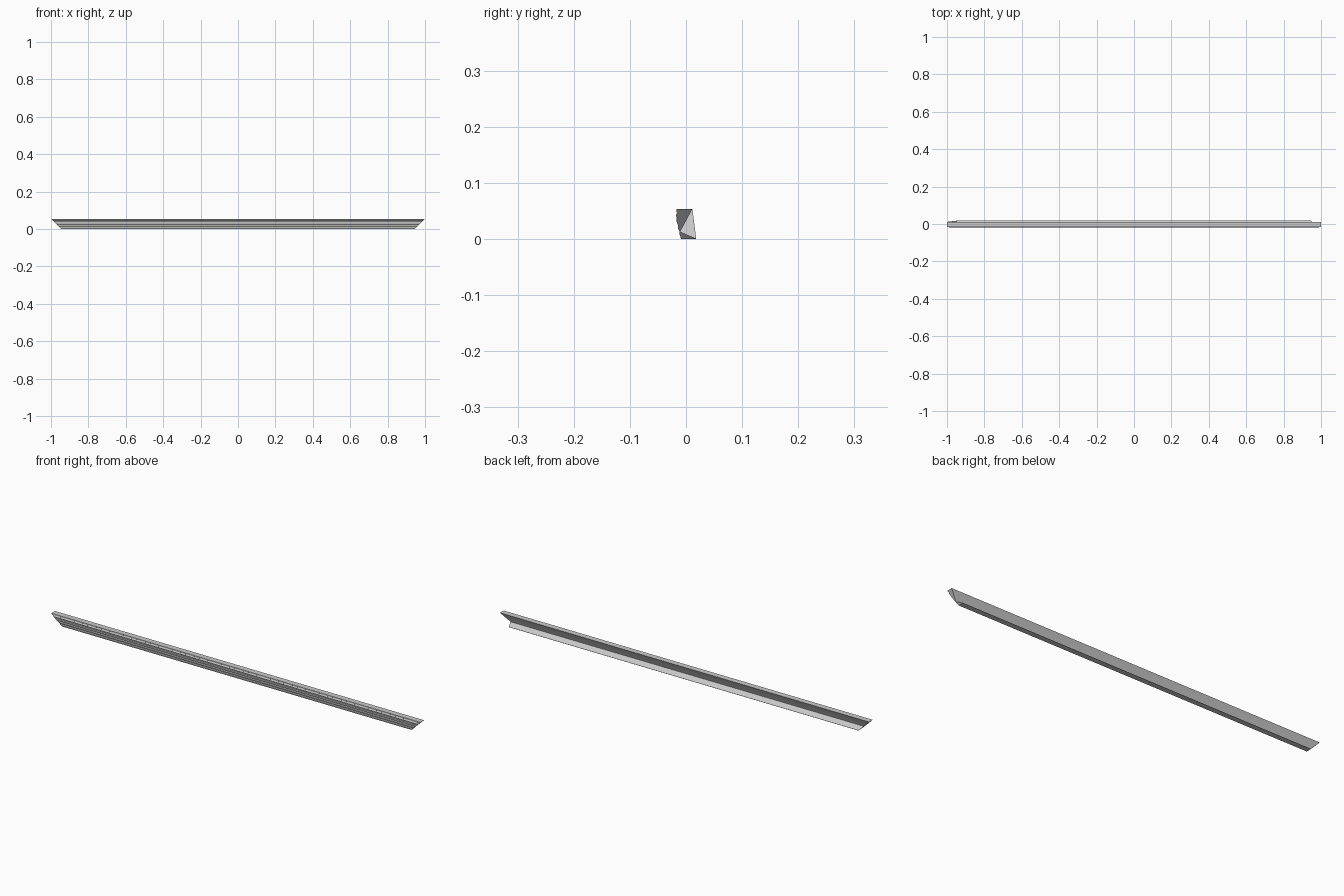
import bpy, bmesh, math

if "Cube" in bpy.data.objects:
    bpy.data.objects.remove(bpy.data.objects["Cube"])


def arc(y0, z0, y1, z1, bulge, n=5):
    """Points of a shallow arc running down the front (bulge > 0 swells to -y)."""
    pts = []
    for i in range(n):
        t = i / n
        s = math.sin(math.pi * t) * bulge
        pts.append((y0 + (y1 - y0) * t - s, z0 + (z1 - z0) * t))
    return pts


# Cross-section (y, z): flat top, beaded and coved front, foot, notched back
profile = [(0.0115, 0.054), (-0.0170, 0.054)]
profile += [(-0.0170, 0.0480), (-0.0155, 0.0470)]
profile += arc(-0.0165, 0.0455, -0.0165, 0.0390, 0.0015)
profile += [(-0.0165, 0.0390), (-0.0155, 0.0380)]
profile += arc(-0.0172, 0.0365, -0.0150, 0.0260, 0.0005, 6)
profile += [(-0.0150, 0.0260), (-0.0140, 0.0250)]
profile += arc(-0.0145, 0.0235, -0.0125, 0.0160, 0.0008)
profile += [(-0.0125, 0.0155), (-0.0118, 0.0140)]
profile += arc(-0.0112, 0.0125, -0.0105, 0.0060, 0.0010, 4)
profile += [(-0.0100, 0.0050), (-0.0090, 0.0)]
profile += [(0.0180, 0.0), (0.0180, 0.0010), (-0.0100, 0.0130), (-0.0098, 0.0145)]

# Sweep along x; each end is mitred at 45 degrees
bm = bmesh.new()
left = [bm.verts.new((-(0.946 + z), y, z)) for y, z in profile]
right = [bm.verts.new((0.946 + z, y, z)) for y, z in profile]
n = len(profile)
for i in range(n):
    j = (i + 1) % n
    bm.faces.new((left[i], left[j], right[j], right[i]))
caps = [bm.faces.new(left), bm.faces.new(right)]
bmesh.ops.triangulate(bm, faces=caps)
bmesh.ops.recalc_face_normals(bm, faces=bm.faces[:])

mesh = bpy.data.meshes.new("moulding_strip")
bm.to_mesh(mesh)
bm.free()
moulding = bpy.data.objects.new("moulding_strip", mesh)
bpy.context.collection.objects.link(moulding)

# Smooth beads, crisp steps
bpy.context.view_layer.objects.active = moulding
moulding.select_set(True)
bpy.ops.object.shade_smooth_by_angle(angle=math.radians(30))
